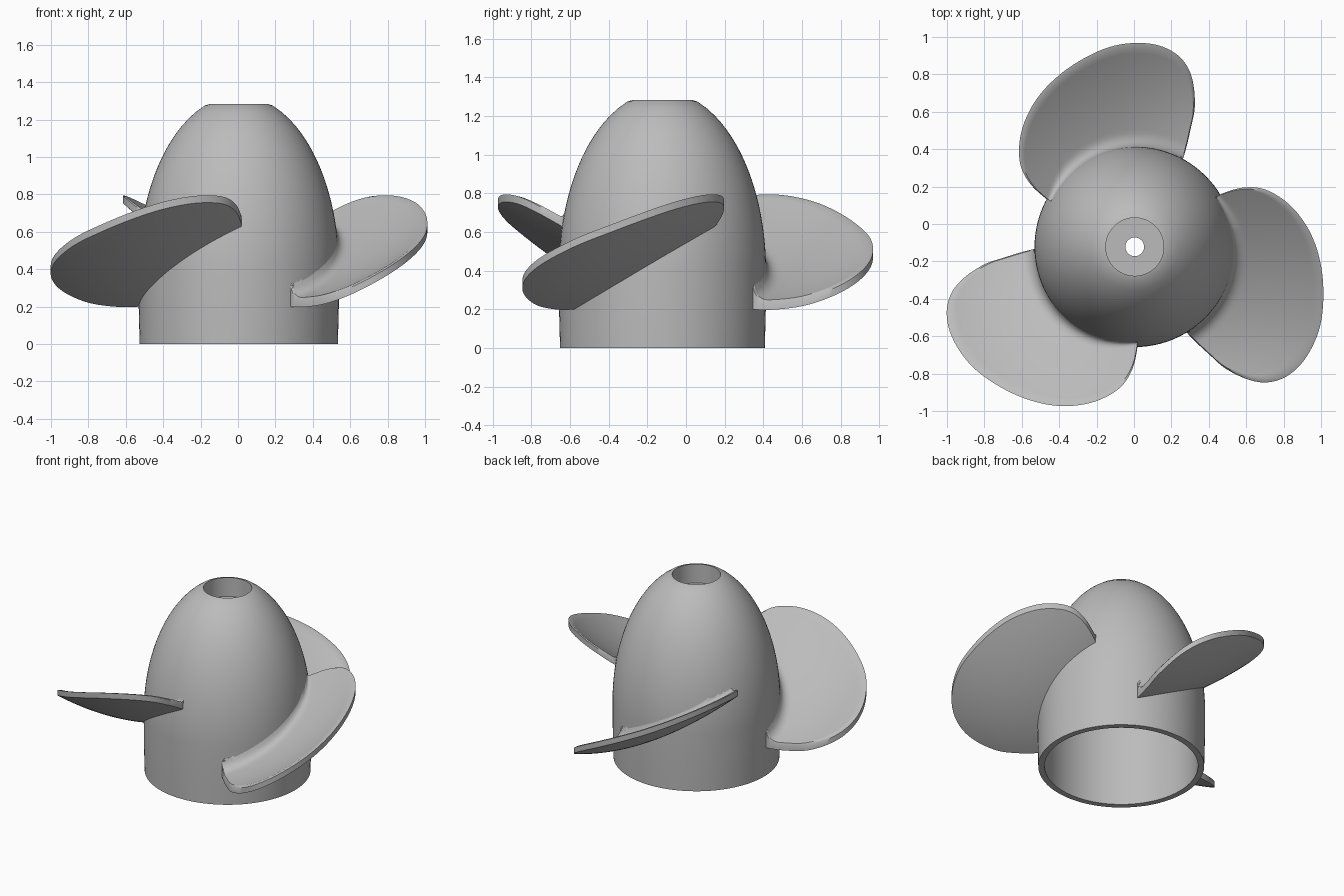
import bpy, bmesh, math

cube = bpy.data.objects.get("Cube")
if cube:
    bpy.data.objects.remove(cube)

CENTRE = (0.004, -0.122, 0)
SEGMENTS = 96

grey = bpy.data.materials.new("plain_grey")
grey.use_nodes = True
grey.diffuse_color = (0.5, 0.5, 0.5, 1)
grey.node_tree.nodes["Principled BSDF"].inputs["Base Color"].default_value = (0.5, 0.5, 0.5, 1)


def dome_radius(z, radius=0.536, height=0.93, start=0.4):
    """Cylinder that turns into an ellipse above the start height."""
    t = max(0, z - start) / height
    return radius * math.sqrt(max(0, 1 - t * t))


def finish(bm, name):
    bmesh.ops.recalc_face_normals(bm, faces=bm.faces)
    mesh = bpy.data.meshes.new(name)
    bm.to_mesh(mesh)
    bm.free()
    mesh.materials.append(grey)
    obj = bpy.data.objects.new(name, mesh)
    obj.location = CENTRE
    bpy.context.collection.objects.link(obj)
    bpy.ops.object.select_all(action='DESELECT')
    obj.select_set(True)
    bpy.context.view_layer.objects.active = obj
    bpy.ops.object.shade_smooth_by_angle(angle=math.radians(40))
    return obj


# Hub: hollow bullet shell with a stepped hole in the nose
TOP = 1.275
STEPS = 24
outer = [(0.53, 0), (0.535, 0.2)]
outer += [(dome_radius(z), z) for z in (0.4 + (TOP - 0.4) * i / STEPS for i in range(STEPS + 1))]
nose = [(0.155, 1.283), (0.155, 1.15), (0.05, 1.15), (0.05, 1.1)]
inner = [(dome_radius(z, 0.49, 0.88), z) for z in (1.1 - 0.7 * i / STEPS for i in range(STEPS + 1))]
profile = outer + nose + inner + [(0.49, 0)]

bm = bmesh.new()
rings = []
for r, z in profile:
    ring = []
    for i in range(SEGMENTS):
        a = math.tau * i / SEGMENTS
        ring.append(bm.verts.new((r * math.cos(a), r * math.sin(a), z)))
    rings.append(ring)
for j, ring in enumerate(rings):
    following = rings[(j + 1) % len(rings)]
    for i in range(SEGMENTS):
        k = (i + 1) % SEGMENTS
        bm.faces.new((ring[i], ring[k], following[k], following[i]))
finish(bm, "hub")

# Blade outline as angle in degrees and radius, from leading to trailing root
outline = [(-58.7, 0.54), (-55.5, 0.69), (-52.8, 0.83), (-46.5, 1.0), (-38, 1.08), (-26, 1.085),
           (-13, 1.035), (0, 0.97), (9, 0.91), (17, 0.84), (24.5, 0.75), (29, 0.65), (31.5, 0.54)]


def smooth_curve(points, steps=8):
    """Catmull-Rom curve through the points."""
    p = [points[0]] + points + [points[-1]]
    result = []
    for a, b, c, d in zip(p, p[1:], p[2:], p[3:]):
        for i in range(steps):
            t = i / steps
            result.append(tuple(
                0.5 * (2 * q + (s - o) * t + (2 * o - 5 * q + 4 * s - e) * t ** 2
                       + (3 * q - o - 3 * s + e) * t ** 3)
                for o, q, s, e in zip(a, b, c, d)))
    return result + [points[-1]]


THICKNESS, ROUND = 0.05, 0.022
SPANS = 24


def underside(r, a):
    """Pitched blade surface that curves upward away from the hub."""
    d = r - 0.53
    return 0.47 + (0.595 - 0.06 * d) * r * math.sin(a) + 0.34 * d + 0.4 * d * d


def fillet_height(r, z, size):
    k = size - min(size, max(0, r - dome_radius(z + size)))
    return size - math.sqrt(max(0, size ** 2 - k ** 2))


def make_blade(name):
    bm = bmesh.new()
    lower, upper = [], []
    for degrees, reach in smooth_curve(outline):
        a = math.radians(degrees)
        root = dome_radius(underside(0.53, a) + 0.12) - 0.015
        rim = min(ROUND, 0.4 * (reach - root))
        # The root fillet shrinks towards the trailing edge
        fillet = 0.075 - 0.045 * min(1, max(0, (degrees - 10) / 21))
        low, high = [], []
        for i in range(SPANS + 2):
            # The last step is the softened upper rim
            r = reach if i > SPANS else root + (reach - rim - root) * (i / SPANS) ** 1.5
            z = underside(r, a)
            top = z + THICKNESS + fillet_height(r, z + THICKNESS, fillet)
            if i > SPANS:
                top -= 0.5 * rim
            x, y = r * math.cos(a), r * math.sin(a)
            low.append(bm.verts.new((x, y, z)))
            high.append(bm.verts.new((x, y, top)))
        lower.append(low)
        upper.append(high)
    # Top and bottom skins
    for grid in (lower, upper):
        for a, b in zip(grid, grid[1:]):
            for i in range(SPANS + 1):
                bm.faces.new((a[i], a[i + 1], b[i + 1], b[i]))
    # Walls all round the edge
    for end in (0, -1):
        borders = ((lower[end], upper[end]),
                   ([c[end] for c in lower], [c[end] for c in upper]))
        for low, high in borders:
            for i in range(len(low) - 1):
                bm.faces.new((low[i], low[i + 1], high[i + 1], high[i]))
    return finish(bm, name)


# Three blades evenly spaced round the hub
for index, side in enumerate(("left", "back", "right")):
    blade = make_blade(side + "_blade")
    blade.rotation_euler.z = math.tau * index / 3
